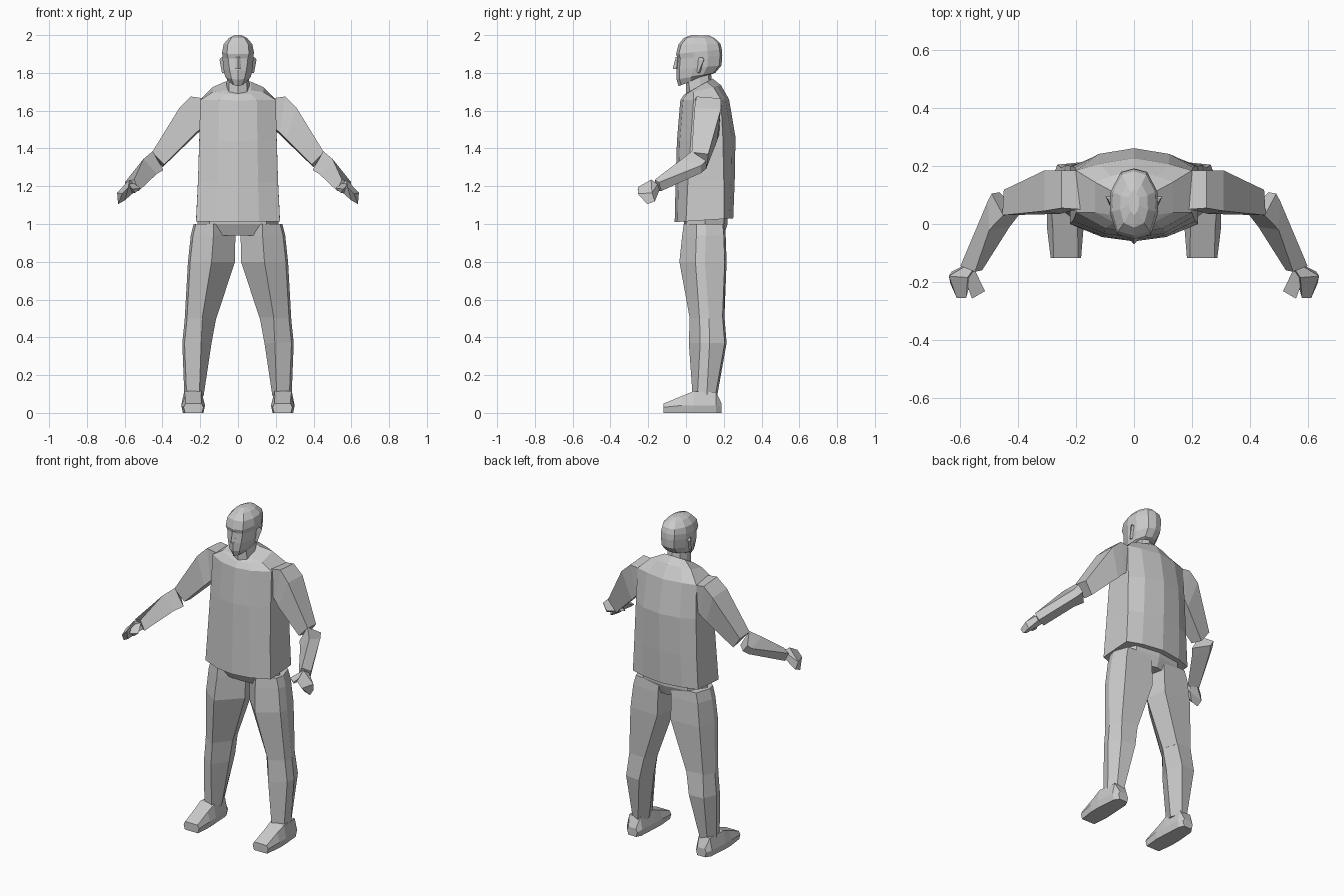
import bpy, bmesh

grey = bpy.data.materials.new("plain grey")
grey.diffuse_color = (0.6, 0.6, 0.6, 1)


def loft(name, rings, pair=False):
    """Skin a list of equal-length point rings, cap the ends, optionally mirror in x."""
    bm = bmesh.new()
    vs = [[bm.verts.new(p) for p in r] for r in rings]
    n = len(rings[0])
    for a, b in zip(vs, vs[1:]):
        for i in range(n):
            j = (i + 1) % n
            bm.faces.new((a[i], a[j], b[j], b[i]))
    bm.faces.new(vs[0])
    bm.faces.new(vs[-1])
    bmesh.ops.remove_doubles(bm, verts=bm.verts, dist=1e-5)
    bmesh.ops.recalc_face_normals(bm, faces=bm.faces)
    me = bpy.data.meshes.new(name)
    bm.to_mesh(me)
    bm.free()
    me.materials.append(grey)
    ob = bpy.data.objects.new(name, me)
    bpy.context.collection.objects.link(ob)
    if pair:
        ob.modifiers.new("both sides", 'MIRROR')
    return ob


def sym(half, zf, zb=None):
    """Full ring from its right half (front centre to back centre), tilted from zf to zb."""
    zb = zf if zb is None else zb
    y0, y1 = half[0][1], half[-1][1]
    r = [(x, y, zf + (zb - zf) * (y - y0) / (y1 - y0)) for x, y in half]
    return r + [(-x, y, z) for x, y, z in r[-2:0:-1]]


# Shirt body: width, front, back, side-panel front and back, tilt
def body(w, yf, yb, s0, s1, zf, zb):
    return sym([(0, yf), (w * .5, yf + .015), (w, s0), (w, s1), (w * .6, yb - .02), (0, yb)], zf, zb)


loft("shirt", [
    body(.222, -.06, .25, .0, .20, 1.01, 1.03),
    body(.212, -.055, .258, .01, .20, 1.22, 1.23),
    body(.205, -.048, .262, .025, .195, 1.44, 1.46),
    body(.20, -.03, .228, .04, .185, 1.655, 1.66),
    body(.135, -.01, .185, .04, .145, 1.685, 1.735),
    body(.07, .0, .14, .03, .11, 1.69, 1.77)])

# Pelvis showing under the hem
loft("pelvis", [
    sym([(0, .02), (.12, .03), (.13, .11), (.1, .18), (0, .2)], .94),
    sym([(0, -.01), (.15, .0), (.215, .10), (.15, .2), (0, .22)], 1.0),
    sym([(0, -.02), (.16, .0), (.21, .10), (.15, .2), (0, .22)], 1.06)])


# Legs: front ridge, outer ridges, flat back, inner ridge
def leg(xi, xm, xo, y0, y1, z):
    ym = (y0 + y1) / 2
    return [(xm, y0, z), (xo - .012, ym - .04, z), (xo, ym + .01, z), (xo - .03, y1 - .01, z),
            (xi + .03, y1, z), (xi, ym, z)]


loft("thigh", [
    leg(.012, .13, .235, -.012, .205, 1.0),
    leg(.014, .13, .25, -.02, .21, .94),
    leg(.016, .14, .265, -.035, .215, .80),
    leg(.115, .19, .282, .02, .203, .50)], True)
loft("shin", [
    leg(.113, .188, .28, .02, .203, .515),
    leg(.14, .195, .295, .015, .215, .37),
    leg(.182, .205, .284, .035, .165, .09)], True)


# Shoes: cross-sections from heel to toe
def shoe(y, x0, x1, t, h):
    m = min(.04, h * .6)
    return [(x0 + .008, y, 0), (x1 - .008, y, 0), (x1, y, m), (x1 - t, y, h), (x0 + t, y, h), (x0, y, m)]


loft("shoe", [
    shoe(.188, .20, .27, .01, .05),
    shoe(.16, .185, .29, .015, .11),
    shoe(.04, .178, .30, .015, .115),
    shoe(-.02, .175, .30, .02, .09),
    shoe(-.118, .183, .288, .01, .05)], True)

# Arms: four-sided sections, top-front, top-back, bottom-back, bottom-front
loft("upper_arm", [
    [(.18, .05, 1.665), (.18, .185, 1.655), (.19, .175, 1.50), (.19, .05, 1.51)],
    [(.25, .055, 1.675), (.25, .185, 1.665), (.22, .175, 1.475), (.22, .045, 1.485)],
    [(.31, .045, 1.615), (.31, .185, 1.61), (.255, .165, 1.44), (.255, .035, 1.45)],
    [(.455, .03, 1.38), (.45, .118, 1.37), (.40, .11, 1.30), (.39, .035, 1.315)]], True)
loft("forearm", [
    [(.452, .03, 1.385), (.492, .105, 1.335), (.465, .11, 1.295), (.395, .035, 1.285)],
    [(.50, -.02, 1.345), (.505, .08, 1.31), (.485, .08, 1.27), (.43, -.01, 1.265)],
    [(.55, -.165, 1.235), (.60, -.145, 1.22), (.585, -.13, 1.175), (.525, -.16, 1.175)]], True)
loft("hand", [
    [(.555, -.155, 1.215), (.59, -.15, 1.21), (.58, -.14, 1.18), (.54, -.15, 1.18)],
    [(.575, -.185, 1.235), (.64, -.18, 1.165), (.63, -.165, 1.12), (.56, -.18, 1.16)],
    [(.58, -.255, 1.195), (.613, -.255, 1.16), (.635, -.205, 1.105), (.60, -.215, 1.125)]], True)
loft("thumb", [
    [(.55, -.16, 1.215), (.585, -.19, 1.215), (.56, -.175, 1.165)],
    [(.515, -.232, 1.19), (.56, -.258, 1.185), (.545, -.235, 1.165)]], True)

# Neck
loft("neck", [
    sym([(0, .0), (.05, .02), (.065, .08), (.045, .125), (0, .14)], 1.66, 1.73),
    sym([(0, .0), (.045, .015), (.055, .07), (.04, .115), (0, .13)], 1.77, 1.82)])


# Head: face half-width, side half-width, front, back, tilt
def skull(f, w, yf, yb, zf, zb):
    d = yb - yf
    return sym([(0, yf), (f, yf + .015), (w, yf + d * .38), (w * .96, yf + d * .68),
                (w * .55, yb - .012), (0, yb)], zf, zb)


loft("head", [
    skull(.022, .045, -.04, .125, 1.73, 1.79),
    skull(.034, .068, -.05, .155, 1.765, 1.80),
    skull(.045, .078, -.05, .188, 1.815, 1.84),
    skull(.052, .082, -.045, .192, 1.875, 1.89),
    skull(.058, .084, -.052, .19, 1.90, 1.925),
    skull(.055, .076, -.04, .182, 1.95, 1.955),
    skull(.035, .048, -.012, .15, 1.985, 1.985),
    skull(.012, .018, .03, .12, 2.0, 1.998)])

# Nose and ears
loft("nose", [
    sym([(0, -.07), (.018, -.05), (0, -.03)], 1.82),
    sym([(0, -.054), (.01, -.045), (0, -.03)], 1.885)])
loft("ear", [
    [(.075, .06, 1.80), (.085, .065, 1.80), (.075, .075, 1.80)],
    [(.075, .055, 1.865), (.098, .095, 1.87), (.075, .095, 1.865)],
    [(.075, .06, 1.88), (.09, .085, 1.882), (.075, .09, 1.88)]], True)
